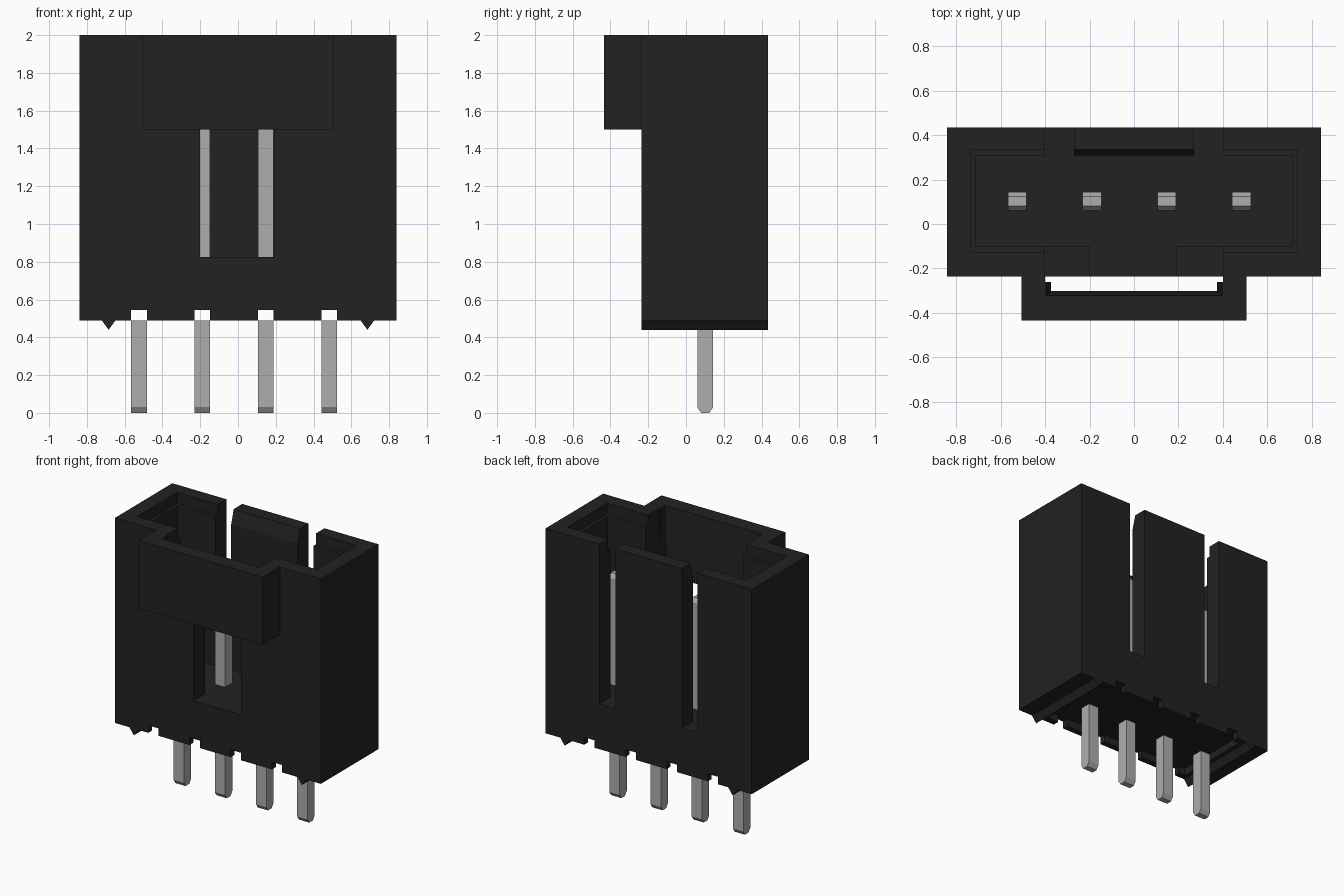
import bpy
import bmesh

cube = bpy.data.objects.get("Cube")
if cube:
    bpy.data.objects.remove(cube, do_unlink=True)


def material(name, value):
    mat = bpy.data.materials.new(name)
    mat.use_nodes = True
    color = (value, value, value, 1)
    mat.diffuse_color = color
    mat.node_tree.nodes["Principled BSDF"].inputs["Base Color"].default_value = color
    return mat


black = material("black plastic", 0.016)
silver = material("silver metal", 0.42)


def loft(name, lower, upper, mat):
    """Solid between two matching loops of points."""
    bm = bmesh.new()
    a = [bm.verts.new(p) for p in lower]
    b = [bm.verts.new(p) for p in upper]
    n = len(a)
    bm.faces.new(a[::-1])
    bm.faces.new(b)
    for i in range(n):
        j = (i + 1) % n
        bm.faces.new((a[i], a[j], b[j], b[i]))
    bmesh.ops.recalc_face_normals(bm, faces=bm.faces)
    mesh = bpy.data.meshes.new(name)
    bm.to_mesh(mesh)
    bm.free()
    mesh.materials.append(mat)
    obj = bpy.data.objects.new(name, mesh)
    bpy.context.scene.collection.objects.link(obj)
    return obj


def rect(x0, x1, y0, y1, z):
    return [(x0, y0, z), (x1, y0, z), (x1, y1, z), (x0, y1, z)]


def box(name, x0, x1, y0, y1, z0, z1):
    return loft(name, rect(x0, x1, y0, y1, z0), rect(x0, x1, y0, y1, z1), black)


def prism_x(name, profile, x0, x1, mat):
    return loft(name, [(x0, y, z) for y, z in profile],
                [(x1, y, z) for y, z in profile], mat)


def combine(target, tool, operation):
    """Apply a boolean and discard the tool."""
    mod = target.modifiers.new(operation, "BOOLEAN")
    mod.operation, mod.solver, mod.object = operation, "EXACT", tool
    graph = bpy.context.evaluated_depsgraph_get()
    result = bpy.data.meshes.new_from_object(target.evaluated_get(graph))
    target.modifiers.clear()
    target.data = result
    bpy.data.objects.remove(tool, do_unlink=True)


pin_xs = [-0.525 + 0.336 * i for i in range(4)]
floor, top, over = 0.825, 2.0, 2.1

# Shroud with the raised key box at the front
shroud = box("shroud", -0.84, 0.84, -0.235, 0.435, 0.49, top)
combine(shroud, box("key", -0.505, 0.505, -0.435, -0.2, 1.5, top), "UNION")

cutters = [
    # main cavity
    box("cavity", -0.71, 0.71, -0.1, 0.307, floor, over),
    # front wall opening into the key, and the window below it
    box("key_gap", -0.4, 0.4, -0.26, 0, 1.5, over),
    loft("key_cavity", rect(-0.37, 0.37, -0.3, -0.235, 1.45),
         rect(-0.4, 0.4, -0.325, -0.235, over), black),
    box("front_window", -0.2, 0.19, -0.3, 0, floor, 1.6),
    # bevelled lip on the rear tab
    prism_x("tab_bevel", [(0.25, 1.9), (0.307, 1.9), (0.335, top),
                          (0.335, over), (0.25, over)], -0.33, 0.33, black),
    # recess on the underside
    box("bottom_recess", -0.62, 0.62, -0.19, 0.39, 0.4, 0.545),
]
for side in (-1, 1):
    # rear slots and stepped rim on each side
    x0, x1 = sorted((side * 0.27, side * 0.4))
    cutters.append(box("rear_slot", x0, x1, 0.2, 0.5, floor, over))
    x0, x1 = sorted((side * 0.33, side * 0.732))
    cutters.append(box("rim_step", x0, x1, -0.127, 0.335, 1.92, over))
for x in pin_xs:
    cutters.append(box("pin_notch", x - 0.042, x + 0.042, -0.5, 0.5, 0.4, 0.545))
for cutter in cutters:
    combine(shroud, cutter, "DIFFERENCE")

# Pointed standoff ridges under both ends
for side, label in ((-1, "right"), (1, "left")):
    profile = [(-0.04, 0.495), (0, 0.44), (0.04, 0.495)]
    loft(label + "_ridge", [(side * 0.685 + x, -0.235, z) for x, z in profile],
         [(side * 0.685 + x, 0.435, z) for x, z in profile], black)

# Pins with chamfered ends: tails below the shroud, contacts inside it
y0, y1, c, h = 0.06, 0.143, 0.02, 0.03
tail = [(y0 + c, 0), (y1 - c, 0), (y1, h), (y1, 0.49), (y0, 0.49), (y0, h)]
tip = 1.64
contact = [(y0, floor - h), (y1, floor - h), (y1, tip - h),
           (y1 - c, tip), (y0 + c, tip), (y0, tip - h)]
for i, x in enumerate(pin_xs, 1):
    prism_x(f"pin_tail_{i}", tail, x - 0.042, x + 0.042, silver)
    prism_x(f"pin_contact_{i}", contact, x - 0.042, x + 0.042, silver)
